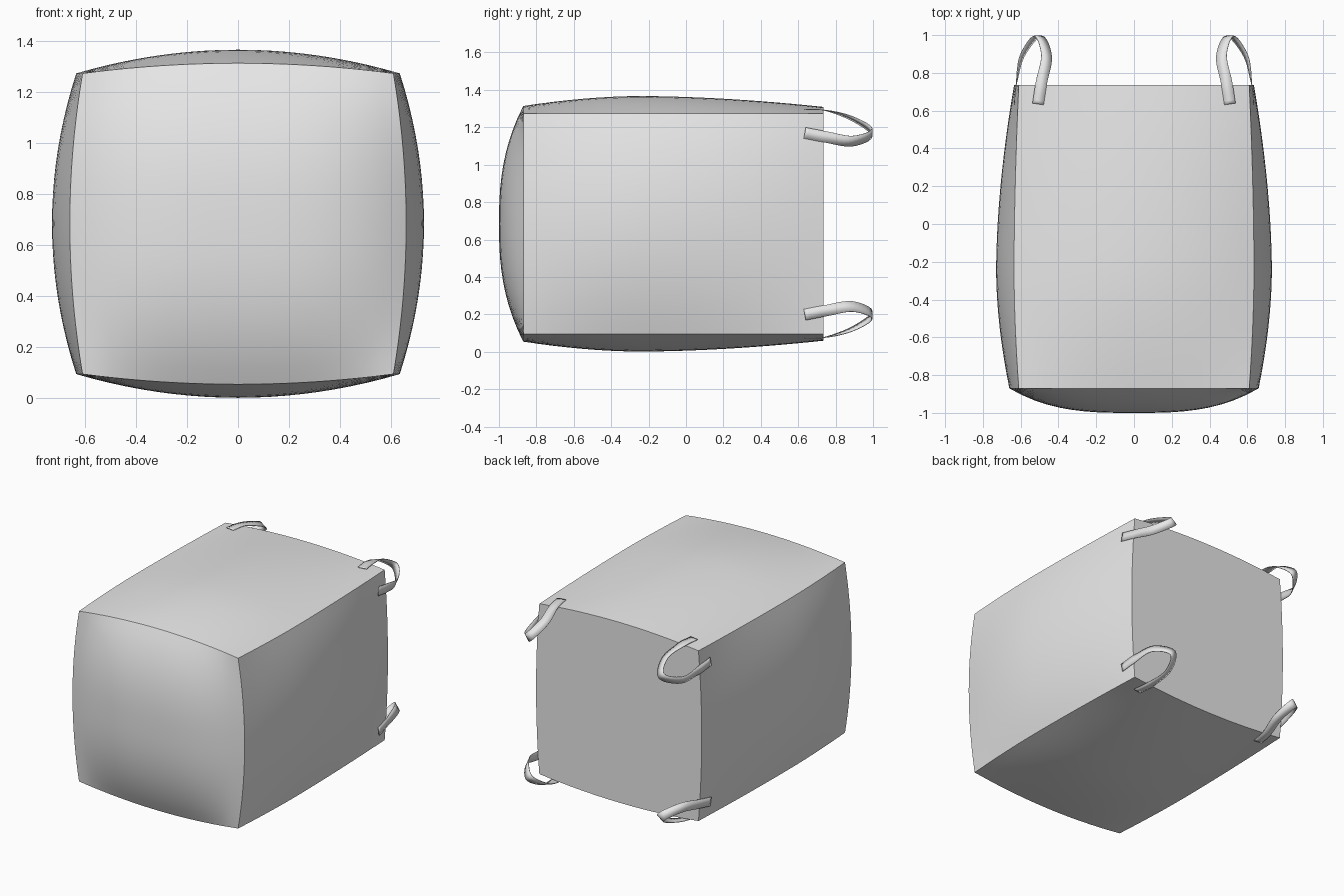
import bpy
import bmesh
import math
from mathutils import Vector

default = bpy.data.objects.get("Cube")
if default:
    bpy.data.objects.remove(default, do_unlink=True)

MID_Z = 0.684
FRONT_Y, PEAK_Y, BACK_Y = -0.87, -0.25, 0.735
HALF_H = 0.59          # half height at the corner seams
N = 20                 # grid steps per panel

fabric = bpy.data.materials.new("grey woven fabric")
fabric.use_nodes = True
fabric.diffuse_color = (0.8, 0.8, 0.8, 1)
fabric.node_tree.nodes["Principled BSDF"].inputs["Base Color"].default_value = (0.8, 0.8, 0.8, 1)


def swell(y, front, peak, back):
    """Half width along the bag, fullest at PEAK_Y."""
    if y < PEAK_Y:
        return peak - (peak - front) * ((PEAK_Y - y) / (PEAK_Y - FRONT_Y)) ** 1.8
    return peak - (peak - back) * ((y - PEAK_Y) / (BACK_Y - PEAK_Y)) ** 1.8


def corner_x(y):
    return swell(y, 0.61, 0.635, 0.61)


def panel_x(y, t):
    return corner_x(y) + (swell(y, 0.66, 0.73, 0.635) - corner_x(y)) * (1 - t * t)


def panel_z(y, s):
    return HALF_H + (swell(y, 0.63, 0.683, 0.625) - HALF_H) * (1 - s * s)


def side(sign):
    def point(s, t):
        y = FRONT_Y + (BACK_Y - FRONT_Y) * (s + 1) / 2
        return (sign * panel_x(y, t), y, MID_Z + HALF_H * t)
    return point


def lid(sign):
    def point(s, t):
        y = FRONT_Y + (BACK_Y - FRONT_Y) * (t + 1) / 2
        return (corner_x(y) * s, y, MID_Z + sign * panel_z(y, s))
    return point


def end(y, bulge):
    def point(s, t):
        depth = bulge * (1 - abs(s) ** 3) * (1 - abs(t) ** 2.5)
        return (s * panel_x(y, t), y - depth, MID_Z + t * panel_z(y, s))
    return point


def add_grid(bm, func):
    ticks = [2 * i / N - 1 for i in range(N + 1)]
    rows = [[bm.verts.new(func(s, t)) for s in ticks] for t in ticks]
    for a, b in zip(rows, rows[1:]):
        for i in range(N):
            bm.faces.new((a[i], a[i + 1], b[i + 1], b[i]))


def finish(bm, name):
    bmesh.ops.recalc_face_normals(bm, faces=bm.faces[:])
    for f in bm.faces:
        f.smooth = True
    for e in bm.edges:
        e.smooth = e.calc_face_angle(0) < math.radians(30)
    mesh = bpy.data.meshes.new(name)
    bm.to_mesh(mesh)
    bm.free()
    mesh.materials.append(fabric)
    obj = bpy.data.objects.new(name, mesh)
    bpy.context.collection.objects.link(obj)
    return obj


# Filled bag: four swollen panels, a bulging front end and a flat back end
bm = bmesh.new()
for panel in (side(-1), side(1), lid(-1), lid(1),
              end(FRONT_Y, 0.13), end(BACK_Y, 0)):
    add_grid(bm, panel)
bmesh.ops.remove_doubles(bm, verts=bm.verts[:], dist=0.0005)
finish(bm, "bag_body")

# Lifting loop path, from the upper panel round to the side panel (z from middle)
LOOP = [Vector(p) for p in (
    (0.508, 0.635, 0.612), (0.49, 0.75, 0.606), (0.463, 0.89, 0.562),
    (0.508, 0.995, 0.488), (0.592, 0.89, 0.442), (0.622, 0.75, 0.464),
    (0.634, 0.635, 0.486))]


def smooth_path(pts, steps=6):
    """Catmull-Rom curve through the points."""
    p = [2 * pts[0] - pts[1]] + pts + [2 * pts[-1] - pts[-2]]
    out = []
    for i in range(len(pts) - 1):
        a, b, c, d = p[i:i + 4]
        for k in range(steps):
            u = k / steps
            out.append(0.5 * (2 * b + (c - a) * u + (2 * a - 5 * b + 4 * c - d) * u * u
                              + (3 * b - a - 3 * c + d) * u ** 3))
    return out + [pts[-1]]


def lifting_loop(name, sx, sz):
    path = smooth_path(LOOP)
    last = len(path) - 1
    bm = bmesh.new()
    rows = []
    for i, p in enumerate(path):
        tangent = (path[min(i + 1, last)] - path[max(i - 1, 0)]).normalized()
        # The webbing twists from lying flat on top to flat on the side
        turn = math.pi / 2 * min(max((i / last - 0.15) / 0.7, 0), 1)
        across = Vector((math.cos(turn), 0, math.sin(turn)))
        across = (across - tangent * across.dot(tangent)).normalized() * 0.03
        rows.append([bm.verts.new((sx * q.x, q.y, MID_Z + sz * q.z))
                     for q in (p - across, p + across)])
    for a, b in zip(rows, rows[1:]):
        bm.faces.new((a[0], a[1], b[1], b[0]))
    obj = finish(bm, name)
    web = obj.modifiers.new("webbing thickness", 'SOLIDIFY')
    web.thickness = 0.004
    web.offset = 0


for sx, side_name in ((-1, "right"), (1, "left")):
    for sz, level in ((-1, "lower"), (1, "upper")):
        lifting_loop(f"lifting_loop_{level}_{side_name}", sx, sz)
